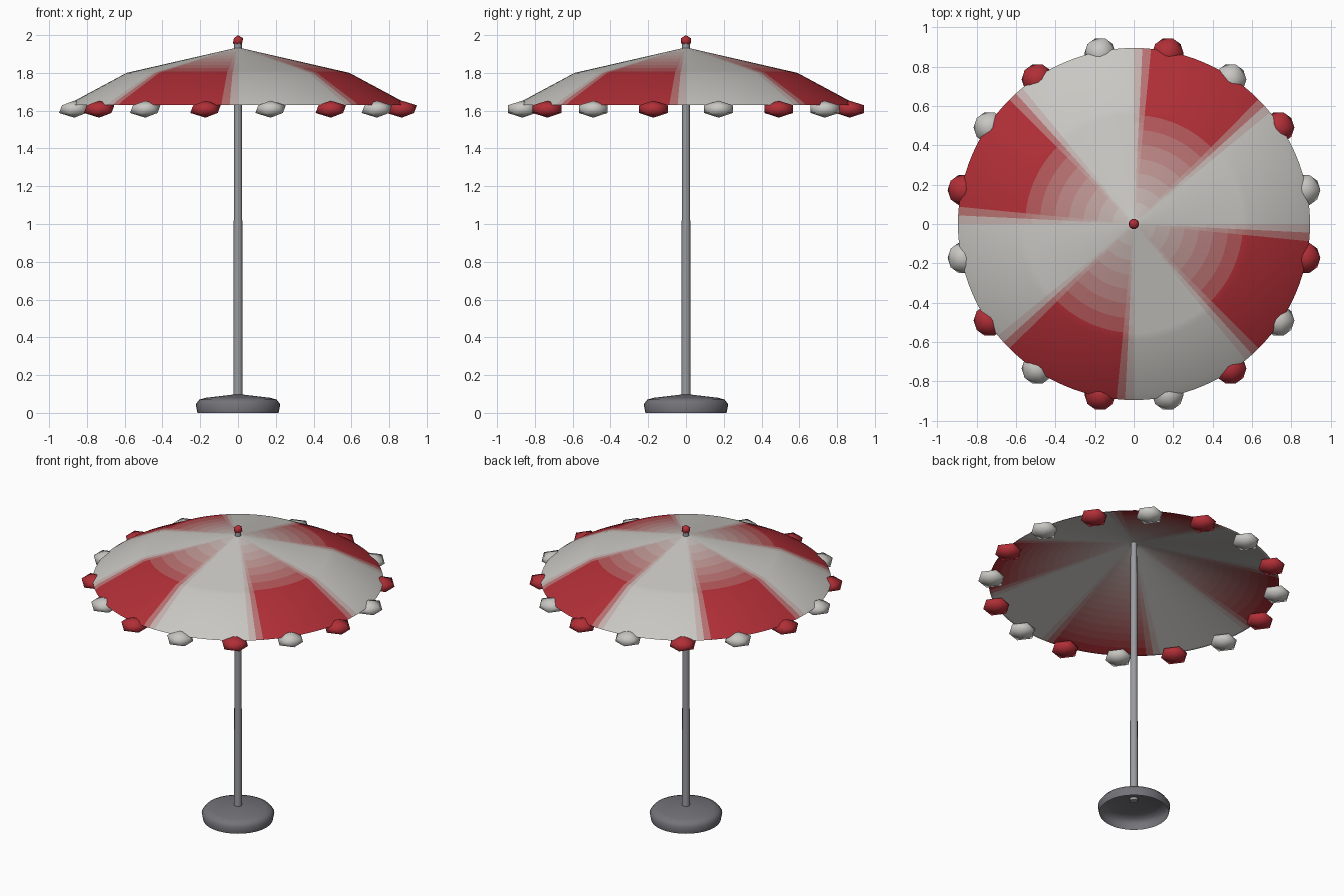
import bpy, bmesh
from math import cos, sin, pi, radians

if "Cube" in bpy.data.objects:
    bpy.data.objects.remove(bpy.data.objects["Cube"])

WHITE, RED = (0.58, 0.57, 0.54), (0.44, 0.028, 0.038)
STEPS = 16
SEGS = 128


def material(name, rgb):
    m = bpy.data.materials.new(name)
    m.diffuse_color = (*rgb, 1)
    m.use_nodes = True
    m.node_tree.nodes["Principled BSDF"].inputs["Base Color"].default_value = m.diffuse_color
    return m


# Shades from white to red, for the soft edges of the stripes
shades = []
for i in range(STEPS + 1):
    t = i / STEPS
    shades.append(material(f"cloth_{i}", [a + (b - a) * t for a, b in zip(WHITE, RED)]))
metal = material("metal", (0.32, 0.33, 0.35))
dark_metal = material("dark_metal", (0.17, 0.17, 0.19))


def add_object(name, bm, mats, angle):
    me = bpy.data.meshes.new(name)
    bm.to_mesh(me)
    bm.free()
    for m in mats:
        me.materials.append(m)
    ob = bpy.data.objects.new(name, me)
    bpy.context.collection.objects.link(ob)
    bpy.ops.object.select_all(action='DESELECT')
    ob.select_set(True)
    bpy.context.view_layer.objects.active = ob
    bpy.ops.object.shade_smooth_by_angle(angle=radians(angle))
    return ob


def lathe(name, profile, segs, mats, angle, pick=lambda ring, j: 0):
    """Spin (radius, z) points, listed from the top down, around z."""
    bm = bmesh.new()
    rings = []
    for r, z in profile:
        n = segs if r > 0 else 1
        rings.append([bm.verts.new((r * cos(2 * pi * j / segs), r * sin(2 * pi * j / segs), z))
                      for j in range(n)])
    for k, (a, b) in enumerate(zip(rings, rings[1:])):
        for j in range(segs):
            n = (j + 1) % segs
            if len(a) == 1:
                vs = (a[0], b[j], b[n])
            elif len(b) == 1:
                vs = (a[j], b[0], a[n])
            else:
                vs = (a[j], b[j], b[n], a[n])
            bm.faces.new(vs).material_index = pick(k, j)
    return add_object(name, bm, mats, angle)


def slope(p, q):
    """Points from p to q in equal steps, without p."""
    return [(p[0] + (q[0] - p[0]) * i / STEPS, p[1] + (q[1] - p[1]) * i / STEPS)
            for i in range(1, STEPS + 1)]


def stripe(ring, j):
    """Eight stripes with soft sides that fade to white towards the centre."""
    k = j % (SEGS // 4)
    strength = {14: 0.25, 15: 0.75, 30: 0.75, 31: 0.25}.get(k, 0 if k < 14 else 1)
    outside = (ring + 0.5) / STEPS
    inside = (2 * STEPS + 2.5 - ring) / STEPS + 1 / STEPS - 0.5 / STEPS
    return round(max(0, min(outside, inside, 1)) * strength * STEPS)


# Canopy: kinked outer cone, narrow lip, straight lining cone underneath
APEX, MID, LIP, LINING = (0, 1.935), (0.59, 1.80), (0.88, 1.63), (0, 1.92)
profile = [APEX] + slope(APEX, MID) + [(0.86, 1.655), (0.895, 1.63), LIP] + slope(LIP, LINING)
lathe("canopy", profile, SEGS, shades, 17, stripe)

# Pole, slightly tapered
lathe("pole", [(0, 1.955), (0.02, 1.955), (0.025, 0.08), (0, 0.08)], 12, [metal], 40)

# Hollow domed base
lathe("base", [(0, 0.1), (0.17, 0.08), (0.205, 0.07), (0.224, 0.045), (0.215, 0)],
      32, [dark_metal], 50)


def bead(name, radius, flatten, mat):
    bm = bmesh.new()
    bmesh.ops.create_icosphere(bm, subdivisions=1, radius=radius)
    bmesh.ops.scale(bm, vec=(1, 1, flatten), verts=bm.verts)
    return add_object(name, bm, [mat], 180)


# Finial on the peak
bead("finial", 0.03, 1, shades[-1]).location.z = 1.97

# Scalloped trim beads around the rim, alternating colours
for k in range(16):
    a = radians(11.25 + 22.5 * k)
    ob = bead(f"trim_bead_{k + 1}", 0.09, 0.5, shades[-1] if k % 2 else shades[0])
    ob.location = (0.884 * cos(a), 0.884 * sin(a), 1.608)
